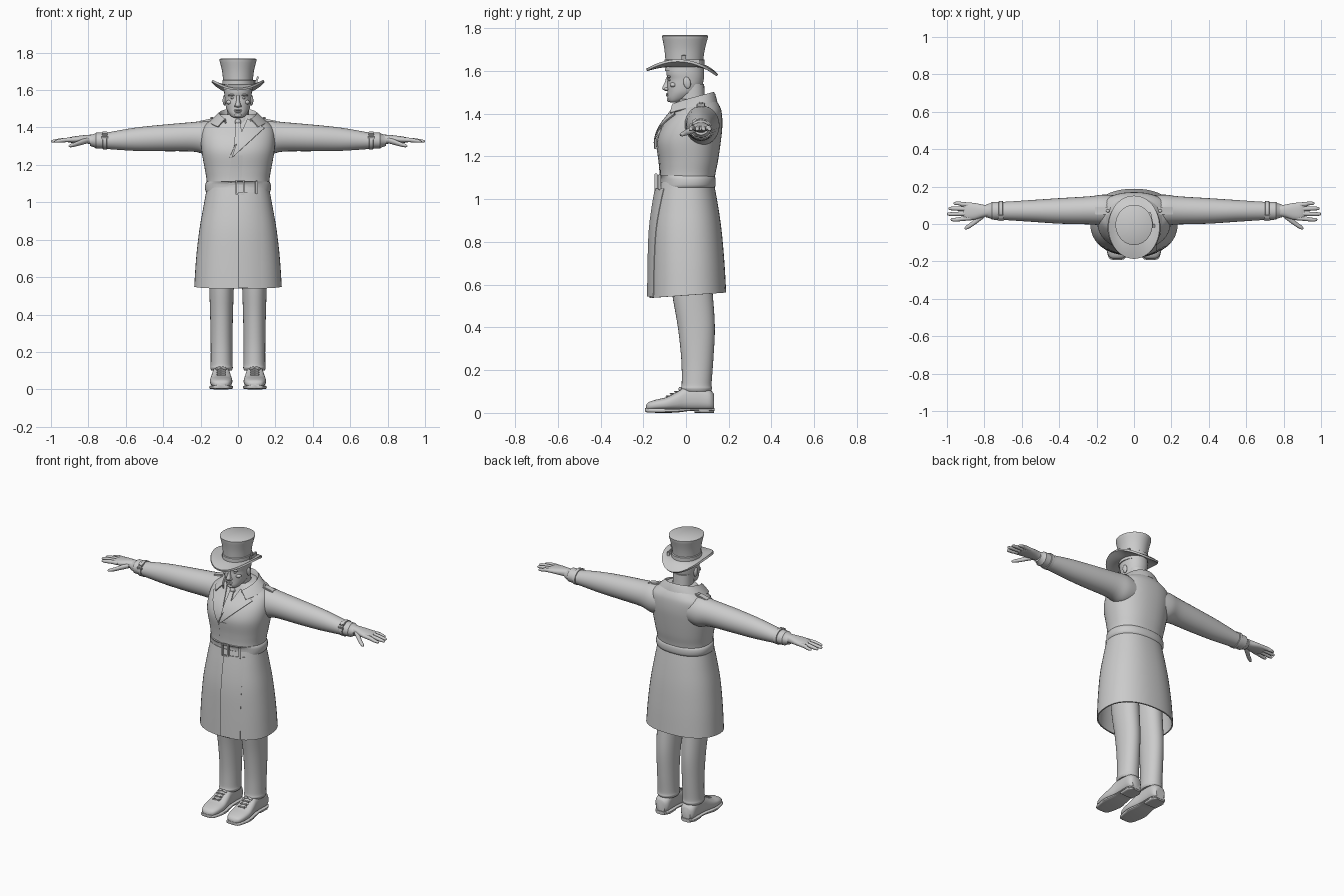
import bpy, bmesh, math
from mathutils import Matrix, Vector

cube = bpy.data.objects.get("Cube")
if cube:
    bpy.data.objects.remove(cube)

grey = bpy.data.materials.new("plain_grey")
grey.use_nodes = True
grey.diffuse_color = (0.6, 0.6, 0.6, 1)
grey.node_tree.nodes["Principled BSDF"].inputs["Base Color"].default_value = grey.diffuse_color


# ---------- helpers ----------
def link(name, me):
    bpy.context.scene.collection.objects.link(bpy.data.objects.new(name, me))


def finish(name, bm, thick=0, pair=False):
    if thick:
        bm.normal_update()
        bmesh.ops.solidify(bm, geom=bm.faces[:], thickness=thick)
    bmesh.ops.recalc_face_normals(bm, faces=bm.faces[:])
    me = bpy.data.meshes.new(name)
    bm.to_mesh(me)
    bm.free()
    me.materials.append(grey)
    me.shade_smooth()
    me.set_sharp_from_angle(angle=math.radians(40))
    link("left_" + name if pair else name, me)
    if pair:
        other = me.copy()
        other.transform(Matrix.Scale(-1, 4, (1, 0, 0)))
        other.flip_normals()
        link("right_" + name, other)


def unit(p, n):
    out = []
    for i in range(n):
        c, s = math.cos(math.tau * i / n), math.sin(math.tau * i / n)
        out.append((math.copysign(abs(c) ** (2 / p), c), math.copysign(abs(s) ** (2 / p), s)))
    return out


def z_ring(z, rx, front, back, cx=0, p=2.3, n=48):
    mid, ry = (front + back) / 2, (back - front) / 2
    return [Vector((cx + rx * c, mid + ry * s, z)) for c, s in unit(p, n)]


def x_ring(x, y, z, ry, rz, p=2, n=28):
    return [Vector((x, y + ry * c, z + rz * s)) for c, s in unit(p, n)]


def y_ring(y, w, low, high, cx=0.09, p=2.6, n=28):
    mid, h = (low + high) / 2, (high - low) / 2
    return [Vector((cx + w * c, y, mid + h * s)) for c, s in unit(p, n)]


def spline(rows, k=5):
    out = []
    for i in range(len(rows) - 1):
        four = [rows[max(i - 1, 0)], rows[i], rows[i + 1], rows[min(i + 2, len(rows) - 1)]]
        for j in range(k):
            t = j / k
            out.append(tuple(0.5 * (2 * b + (c - a) * t + (2 * a - 5 * b + 4 * c - d) * t * t
                                    + (3 * b - a - 3 * c + d) * t ** 3) for a, b, c, d in zip(*four)))
    return out + [rows[-1]]


def skin(rings, wrap=True, caps=True):
    bm = bmesh.new()
    vs = [[bm.verts.new(p) for p in r] for r in rings]
    for a, b in zip(vs, vs[1:]):
        for i in range(len(a) if wrap else len(a) - 1):
            j = (i + 1) % len(a)
            bm.faces.new((a[i], a[j], b[j], b[i]))
    if wrap and caps:
        bm.faces.new(vs[0])
        bm.faces.new(vs[-1])
    return bm


def front_y(rows, x, z):
    for a, b in zip(rows, rows[1:]):
        if z <= b[0]:
            break
    t = min(max((z - a[0]) / (b[0] - a[0]), 0), 1)
    rx, f, k = (a[i] + (b[i] - a[i]) * t for i in (1, 2, 3))
    return (f + k) / 2 - (k - f) / 2 * max(0, 1 - abs(x / rx) ** 2.3) ** (1 / 2.3)


def patch(name, rows, corners, lift=0.006, fade=0, n=10):
    """Thin cloth plate laid on the front of a lofted body."""
    a, b, c, d = (Vector(p) for p in corners)
    grid = []
    for i in range(n + 1):
        v = i / n
        line = [a.lerp(b, j / n).lerp(d.lerp(c, j / n), v) for j in range(n + 1)]
        grid.append([(q.x, front_y(rows, q.x, q.y) - lift + fade * j / n, q.y) for j, q in enumerate(line)])
    finish(name, skin(grid, wrap=False), 0.007)


def box(name, loc, size, turn=0, axis='Y', pair=False):
    bm = bmesh.new()
    bmesh.ops.create_cube(bm, size=1, matrix=Matrix.Translation(loc) @ Matrix.Rotation(turn, 4, axis)
                          @ Matrix.Diagonal((*size, 1)))
    bmesh.ops.bevel(bm, geom=bm.edges[:], offset=min(size) * 0.25, segments=2, affect='EDGES')
    finish(name, bm, pair=pair)


def blob(name, loc, size, turn=0, axis='Y', pair=False):
    bm = bmesh.new()
    bmesh.ops.create_uvsphere(bm, u_segments=20, v_segments=12, radius=1,
                              matrix=Matrix.Translation(loc) @ Matrix.Rotation(turn, 4, axis)
                              @ Matrix.Diagonal((*size, 1)))
    finish(name, bm, pair=pair)


# ---------- coat: body, skirt, belt (z, half width, front, back) ----------
torso = spline([(1.06, .166, -.125, .13), (1.12, .168, -.122, .138), (1.18, .178, -.126, .15),
                (1.27, .194, -.135, .163), (1.34, .198, -.112, .17), (1.40, .188, -.068, .168),
                (1.435, .15, -.045, .158), (1.47, .09, -.03, .135)])
finish("coat_body", skin([z_ring(*r) for r in torso]))
skirt = spline([(.55, .234, -.17, .188), (.7, .224, -.168, .18), (.85, .207, -.163, .167),
                (.97, .186, -.148, .15), (1.08, .166, -.128, .13)])
bm = skin([z_ring(*r) for r in skirt], caps=False)
for v in bm.verts:
    v.co.z += max(0, .75 - v.co.z) / .2 * .07 * v.co.y
finish("coat_skirt", bm, .008)
patch("skirt_overlap", skirt, [(0, 1.05), (.12, 1.05), (.12, .545), (0, .545)], .005, .01)
patch("coat_overlap", torso, [(-.05, 1.1), (.08, 1.1), (.08, 1.25), (-.035, 1.25)], .005, .01)
belt = [(1.05, -.004), (1.055, .004), (1.068, .009), (1.094, .009), (1.107, .004), (1.112, -.004)]
finish("belt", skin([z_ring(z, .167 + e, -.13 + e * .8, .132 + e * .8) for z, e in belt]))
for dx in (-.02, .02):
    box("buckle_side", (.01 + dx, -.141, 1.08), (.008, .014, .08))
for dz in (-.036, .036):
    box("buckle_bar", (.01, -.141, 1.08 + dz), (.045, .014, .008))
box("belt_loop", (.1, -.125, 1.08), (.014, .014, .072), .35, 'Z')

# ---------- lapels, collar, shirt, tie ----------
patch("left_lapel", torso, [(.05, 1.445), (.14, 1.395), (-.035, 1.235), (-.012, 1.30)], .009)
patch("right_lapel", torso, [(-.05, 1.445), (-.14, 1.395), (-.045, 1.24), (-.015, 1.31)], .007)
patch("tie", torso, [(-.012, 1.43), (.012, 1.43), (.024, 1.34), (-.02, 1.30)], .008)
blob("tie_knot", (0, -.055, 1.43), (.017, .014, .017))
rows = []
for rx, ry, z, drop, flare in ((.072, .07, 1.43, .03, .02), (.08, .08, 1.49, .05, .02),
                               (.086, .087, 1.502, .055, .02), (.094, .094, 1.492, .055, .03),
                               (.118, .104, 1.455, .05, .05)):
    line = []
    for i in range(41):
        f = (i - 20) / 20
        t = math.radians(140) * f
        line.append(((rx + flare * abs(f)) * math.sin(t), .043 + (ry + .05 * f * f) * math.cos(t),
                     z - drop * f * f))
    rows.append(line)
finish("coat_collar", skin(rows, wrap=False), .006)
finish("shirt_collar", skin([z_ring(1.41, .07, -.058, .09), z_ring(1.45, .065, -.046, .09),
                             z_ring(1.462, .06, -.038, .088)]))

# ---------- sleeves, cuffs, hands (x, y, z, half depth, half height) ----------
sleeve = spline([(.08, .075, 1.345, .075, .08), (.16, .075, 1.345, .082, .092), (.24, .073, 1.35, .075, .079),
                 (.4, .07, 1.344, .068, .071), (.55, .07, 1.337, .058, .062), (.7, .07, 1.329, .048, .044)])
finish("sleeve", skin([x_ring(*r) for r in sleeve]), pair=True)
finish("cuff", skin([x_ring(x, .07, 1.33, .046 + e, .041 + e) for x, e in
                     ((.68, -.004), (.685, .003), (.76, .001), (.765, -.004), (.79, -.012))]), pair=True)
finish("cuff_strap", skin([x_ring(x, .07, 1.33, .046 + e, .041 + e) for x, e in
                           ((.7, 0), (.702, .007), (.722, .007), (.724, 0))]), pair=True)
box("cuff_buckle", (.712, .04, 1.368), (.03, .026, .012), .5, 'X', pair=True)
box("cuff_tab", (.712, .025, 1.345), (.034, .014, .022), .3, 'X', pair=True)
palm = spline([(.76, .07, 1.335, .03, .026), (.80, .07, 1.337, .032, .024), (.85, .068, 1.336, .044, .02),
               (.89, .068, 1.334, .046, .016), (.912, .068, 1.332, .04, .01)])
finish("palm", skin([x_ring(*r, p=2.3) for r in palm]), pair=True)
for finger, y, tip in (("index", .032, .98), ("middle", .056, 1.0), ("ring", .08, .993), ("little", .102, .965)):
    spread = (y - .068) * .12
    path = spline([(.87, y, 1.335, .012, .012), (.92, y + spread, 1.333, .012, .012),
                   (tip - .03, y + spread * 2, 1.329, .0105, .01),
                   (tip - .006, y + spread * 2, 1.326, .008, .007), (tip, y + spread * 2, 1.325, .002, .002)])
    finish(finger + "_finger", skin([x_ring(*r, n=14) for r in path]), pair=True)
thumb = spline([(.80, .05, 1.332, .016, .015), (.835, .025, 1.322, .018, .015), (.87, -.003, 1.31, .014, .012),
                (.895, -.018, 1.303, .011, .009), (.906, -.024, 1.301, .003, .003)])
finish("thumb", skin([x_ring(*r, n=16) for r in thumb]), pair=True)

# shoulder straps
box("shoulder_strap", (.165, .07, 1.437), (.09, .04, .012), .2, pair=True)
blob("strap_button", (.14, .07, 1.45), (.009, .009, .006), pair=True)

# ---------- legs and shoes ----------
leg = spline([(.1, .054, -.015, .115), (.115, .06, -.024, .122), (.14, .058, -.02, .12), (.25, .058, -.022, .128),
              (.4, .061, -.038, .135), (.56, .066, -.065, .125), (.75, .07, -.085, .11)])
finish("trouser_leg", skin([z_ring(*r, cx=.088, p=2.1, n=32) for r in leg]), pair=True)
shoe = spline([(-.188, .018, .015, .035), (-.175, .042, .012, .05), (-.14, .056, .012, .062),
               (-.09, .06, .012, .074), (-.04, .054, .012, .1), (.0, .048, .012, .125), (.06, .047, .012, .13),
               (.11, .046, .012, .11), (.13, .03, .015, .09)], 4)
finish("shoe", skin([y_ring(*r) for r in shoe]), pair=True)
sole = spline([(-.192, .02, .008, .024), (-.178, .046, .002, .022), (-.09, .064, 0, .022), (-.03, .056, .003, .022),
               (.02, .05, .009, .022), (.1, .05, .008, .022), (.134, .032, .008, .022)], 4)
finish("sole", skin([y_ring(*r, p=4) for r in sole]), pair=True)
finish("heel", skin([y_ring(y, w, 0, .02, p=4) for y, w in ((.04, .046), (.1, .049), (.132, .03))]), pair=True)
for i in range(4):
    y, z = -.085 + i * .02, .078 + i * .011
    for turn in (-.35, .35):
        box("lace", (.09, y, z), (.05, .007, .007), turn, 'Z', pair=True)
for dx in (-.016, .016):
    blob("lace_bow", (.09 + dx, -.028, .113), (.016, .007, .007), dx * 20, pair=True)

# ---------- neck and head ----------
finish("neck", skin([z_ring(1.38, .064, -.04, .095), z_ring(1.46, .058, -.035, .088), z_ring(1.54, .06, -.04, .085)]))
head = spline([(1.452, .018, -.072, -.045), (1.458, .034, -.081, -.02), (1.475, .049, -.087, .02),
               (1.50, .062, -.087, .055), (1.53, .068, -.088, .075), (1.56, .071, -.086, .083),
               (1.59, .074, -.092, .085), (1.63, .074, -.09, .083)])
finish("head", skin([z_ring(*r, p=2.15) for r in head]))
nose = spline([(1.507, .006, -.097, -.07), (1.513, .015, -.108, -.07), (1.522, .014, -.111, -.07),
               (1.545, .009, -.1, -.07), (1.572, .009, -.092, -.07)])
finish("nose", skin([z_ring(*r, p=2, n=20) for r in nose]))
blob("nostril", (.013, -.09, 1.516), (.007, .011, .007), pair=True)
blob("brow", (.03, -.079, 1.574), (.024, .009, .006), .12, pair=True)
blob("eye", (.029, -.075, 1.558), (.012, .008, .006), pair=True)
blob("cheekbone", (.045, -.06, 1.535), (.018, .016, .012), pair=True)
blob("upper_lip", (0, -.087, 1.493), (.022, .007, .004))
blob("lower_lip", (0, -.086, 1.485), (.018, .007, .005))
blob("chin", (0, -.076, 1.466), (.022, .014, .012))
blob("ear", (.073, .005, 1.545), (.009, .017, .028), .2, 'X', pair=True)

# ---------- tall hat ----------
crown = spline([(1.60, .08, -.098, .085), (1.64, .079, -.096, .08), (1.70, .085, -.101, .088),
                (1.755, .098, -.111, .102)])
finish("hat_crown", skin([z_ring(*r, p=2) for r in crown]
                         + [z_ring(1.765, .099, -.112, .103, p=2), z_ring(1.768, .094, -.107, .098, p=2)]))
finish("hat_band", skin([z_ring(z, .08 + e, -.097 - e, .083 + e, p=2) for z, e in
                         ((1.62, 0), (1.623, .004), (1.652, .004), (1.655, 0))]))
rings = []
for i in range(9):
    f = i / 8
    ring = z_ring(0, .076 + .066 * f, -.09 - .093 * f, .08 + .063 * f, p=2)
    for k, v in enumerate(ring):
        a = math.tau * k / len(ring)
        edge = 1.587 + .056 * math.cos(a) ** 2 - .012 * math.sin(a)
        v.z = 1.618 + (edge - 1.618) * f ** 1.5
    rings.append(ring)
finish("hat_brim", skin(rings, caps=False), .012)
box("hat_bow", (.09, .03, 1.64), (.014, .07, .03), .2, 'Z')
box("hat_bow_tail", (.1, -.01, 1.65), (.01, .02, .05), .3)
